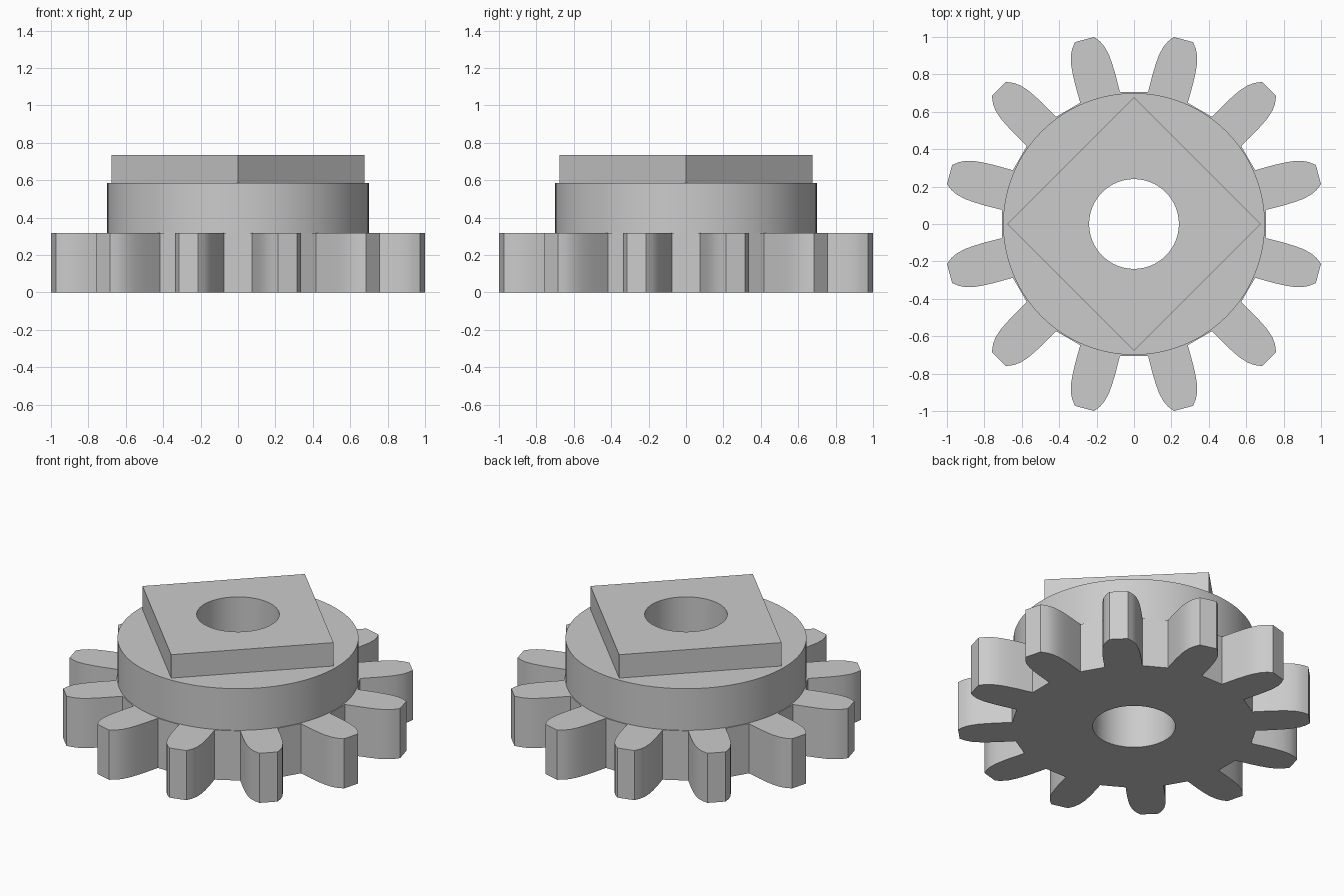
import bpy
import bmesh
from math import cos, sin, pi, radians
from mathutils import Vector

cube = bpy.data.objects.get("Cube")
if cube:
    bpy.data.objects.remove(cube, do_unlink=True)

TEETH = 12
BORE_RADIUS = 0.24

# Single grey finish
grey = bpy.data.materials.new("plain grey")
grey.use_nodes = True
grey.diffuse_color = (0.6, 0.6, 0.6, 1)
grey.node_tree.nodes["Principled BSDF"].inputs["Base Color"].default_value = (0.6, 0.6, 0.6, 1)


def circle(radius, count):
    return [(radius * cos(2 * pi * i / count), radius * sin(2 * pi * i / count))
            for i in range(count)]


def bored_prism(name, outline, bottom, top):
    """Extrude an outline with the shaft bore left open through it."""
    bm = bmesh.new()
    edges = []
    for loop in (outline, circle(BORE_RADIUS, 64)):
        verts = [bm.verts.new((x, y, bottom)) for x, y in loop]
        edges += [bm.edges.new((verts[i - 1], verts[i])) for i in range(len(verts))]
    bmesh.ops.triangle_fill(bm, edges=edges, use_beauty=True, normal=(0, 0, 1))
    walls = bmesh.ops.extrude_face_region(bm, geom=bm.faces[:], use_keep_orig=True)
    raised = [v for v in walls["geom"] if isinstance(v, bmesh.types.BMVert)]
    bmesh.ops.translate(bm, verts=raised, vec=Vector((0, 0, top - bottom)))
    bmesh.ops.recalc_face_normals(bm, faces=bm.faces[:])
    mesh = bpy.data.meshes.new(name)
    bm.to_mesh(mesh)
    bm.free()
    mesh.materials.append(grey)
    obj = bpy.data.objects.new(name, mesh)
    bpy.context.collection.objects.link(obj)
    bpy.ops.object.select_all(action="DESELECT")
    obj.select_set(True)
    bpy.context.view_layer.objects.active = obj
    bpy.ops.object.shade_smooth_by_angle(angle=radians(30))
    return obj


# Half tooth as (distance from axis, half width), mirrored and repeated
flank = [(0.70, 0.11), (0.80, 0.111), (0.857, 0.109), (0.905, 0.105),
         (0.955, 0.094), (0.99, 0.077), (1.021, 0.053)]
tooth = [(r, -w) for r, w in flank] + [(r, w) for r, w in reversed(flank)]
gear_outline = []
for i in range(TEETH):
    a = 2 * pi * (i + 0.5) / TEETH
    gear_outline += [(r * cos(a) - t * sin(a), r * sin(a) + t * cos(a)) for r, t in tooth]

# Toothed wheel, round hub and square drive plate, stacked
bored_prism("gear_wheel", gear_outline, 0, 0.318)
bored_prism("round_hub", circle(0.70, 96), 0.318, 0.585)
bored_prism("square_plate", circle(0.677, 4), 0.585, 0.735)
